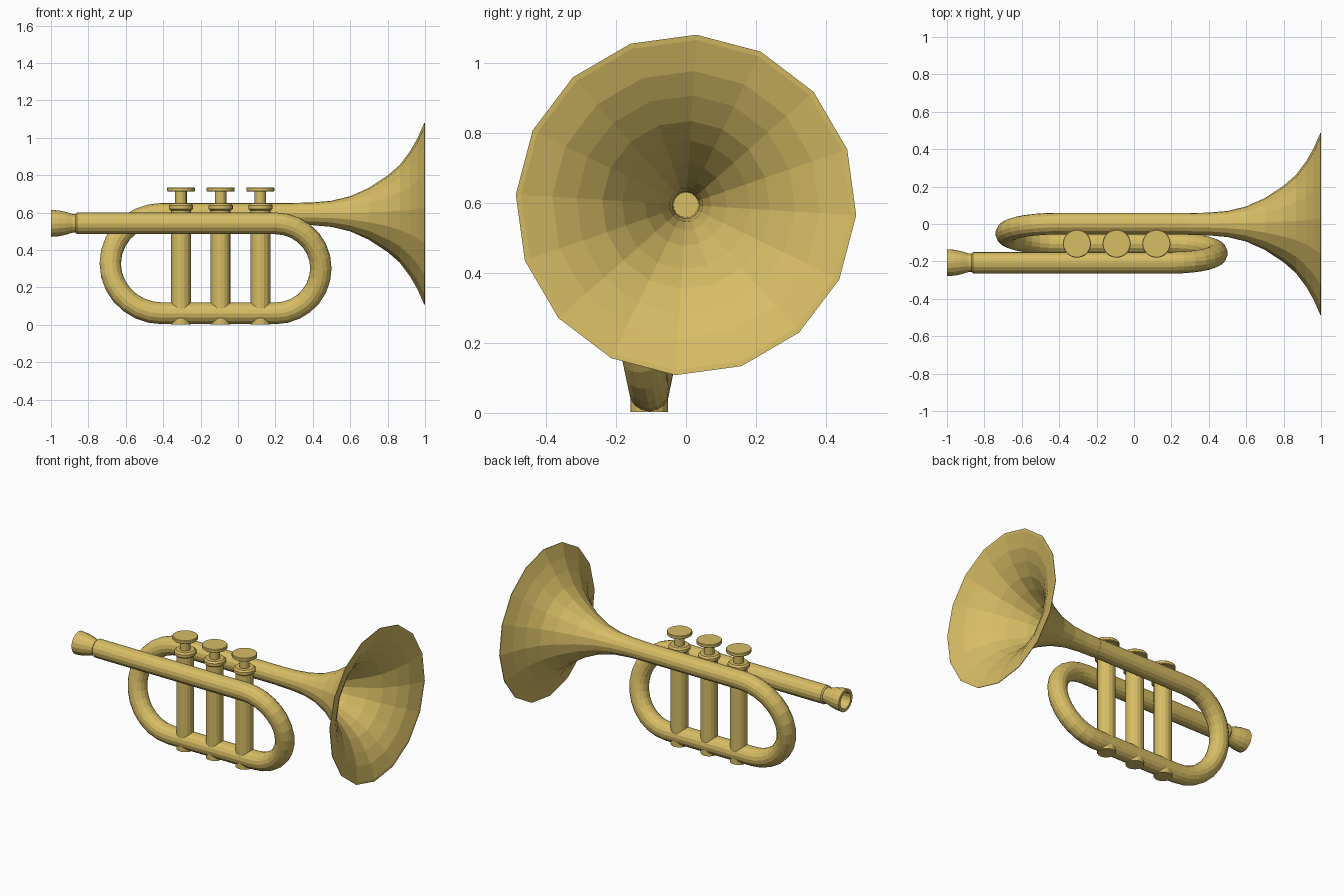
import bpy, bmesh, math
from mathutils import Matrix, Vector

cube = bpy.data.objects.get("Cube")
if cube:
    bpy.data.objects.remove(cube, do_unlink=True)

SIDES = 16
TUBE_R = 0.058
GOLD = (0.68, 0.51, 0.13, 1.0)

brass = bpy.data.materials.new("brass")
brass.use_nodes = True
brass.diffuse_color = GOLD
brass.node_tree.nodes["Principled BSDF"].inputs["Base Color"].default_value = GOLD


def lathe(name, profile, location, along_x=False, sides=SIDES, phase=0.0):
    """Spin (radius, height) points around z, or around x, and cap both ends."""
    bm = bmesh.new()
    rings = []
    for radius, height in profile:
        angles = [phase + math.tau * i / sides for i in range(sides)]
        rings.append([bm.verts.new((radius * math.cos(a), radius * math.sin(a), height))
                      for a in angles])
    for low, high in zip(rings, rings[1:]):
        for i in range(sides):
            j = (i + 1) % sides
            bm.faces.new((low[i], low[j], high[j], high[i]))
    bm.faces.new(rings[0])
    bm.faces.new(rings[-1])
    bmesh.ops.recalc_face_normals(bm, faces=bm.faces)
    if along_x:
        bm.transform(Matrix.Rotation(math.pi / 2, 4, "Y"))
    mesh = bpy.data.meshes.new(name)
    bm.to_mesh(mesh)
    bm.free()
    mesh.materials.append(brass)
    obj = bpy.data.objects.new(name, mesh)
    obj.location = location
    bpy.context.collection.objects.link(obj)
    return obj


def half_loop(start, end, reach, steps=14):
    """Half circle from start to end that bulges by reach along x."""
    mid, arm = (start + end) / 2, (start - end) / 2
    turns = [math.pi * i / steps for i in range(steps + 1)]
    return [mid + arm * math.cos(t) + Vector((reach * math.sin(t), 0, 0)) for t in turns]


# Wound tubing: lead pipe, front bend, bottom run, rear bend, bell pipe
lead_y, lead_z = -0.207, 0.543
low_y, low_z = -0.105, 0.062
bell_y, bell_z = 0.002, 0.594
bend_right, bend_left = 0.2, -0.405
path = [Vector((-0.855, lead_y, lead_z))]
path += half_loop(Vector((bend_right, lead_y, lead_z)),
                  Vector((bend_right, low_y, low_z)), 0.243)
path += half_loop(Vector((bend_left, low_y, low_z)),
                  Vector((bend_left, bell_y, bell_z)), -0.278)
path.append(Vector((0.3, bell_y, bell_z)))

curve = bpy.data.curves.new("tubing", "CURVE")
curve.dimensions = "3D"
curve.bevel_depth = TUBE_R
curve.bevel_resolution = 6
curve.use_fill_caps = True
spline = curve.splines.new("POLY")
spline.points.add(len(path) - 1)
for point, co in zip(spline.points, path):
    point.co = (*co, 1)
spline.use_smooth = False
curve.materials.append(brass)
tubing = bpy.data.objects.new("tubing", curve)
bpy.context.collection.objects.link(tubing)
bpy.ops.object.select_all(action="DESELECT")
tubing.select_set(True)
bpy.context.view_layer.objects.active = tubing
bpy.ops.object.convert(target="MESH")

# Flared bell with a thin wall and a lip
flare = [(0.058, 0.29), (0.061, 0.4), (0.07, 0.5), (0.094, 0.6), (0.139, 0.7),
         (0.205, 0.8), (0.262, 0.865), (0.335, 0.92), (0.405, 0.96), (0.487, 0.996)]
inside = [(r - 0.022, x + 0.008) for r, x in reversed(flare[:-1])]
lip = [(0.487, 1.0), (0.472, 0.998)]
lathe("bell", flare + lip + inside, (0, 0, bell_z), along_x=True,
      phase=math.radians(19))

# Mouthpiece with a hollow cup, and the collar at the pipe end
cup = [(0.03, -0.92), (0.047, -0.95), (0.053, -1.0), (0.072, -1.0), (0.069, -0.96),
       (0.062, -0.925), (0.05, -0.885), (0.048, -0.85)]
lathe("mouthpiece", cup, (0, lead_y, lead_z), along_x=True)
collar = [(0.05, -0.868), (0.058, -0.86), (0.058, -0.85)]
lathe("pipe_collar", collar, (0, lead_y, lead_z), along_x=True)

# Three valves, each with casing, ring, stem and finger button
for i, x in enumerate((-0.305, -0.093, 0.12), 1):
    spot = (x, low_y, 0)
    lathe(f"valve_casing_{i}", [(0.053, 0.002), (0.053, 0.63)], spot)
    ring = [(0.055, 0.612), (0.065, 0.62), (0.065, 0.638), (0.055, 0.648)]
    lathe(f"valve_ring_{i}", ring, spot, sides=32)
    lathe(f"valve_stem_{i}", [(0.031, 0.63), (0.031, 0.72)], spot)
    button = [(0.07, 0.712), (0.075, 0.716), (0.075, 0.732), (0.072, 0.735)]
    lathe(f"valve_button_{i}", button, spot, sides=32)
